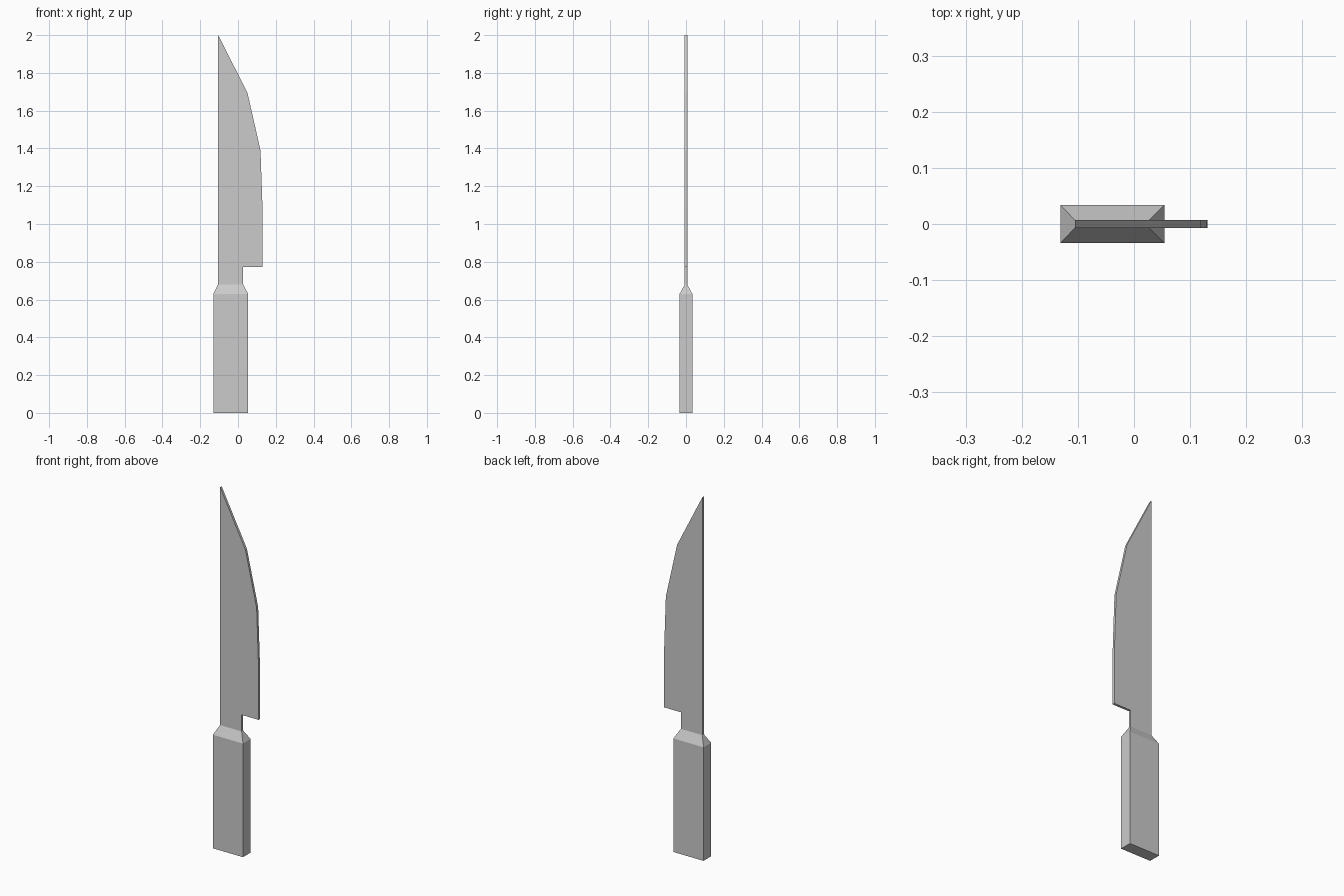
import bpy, bmesh

if "Cube" in bpy.data.objects:
    bpy.data.objects.remove(bpy.data.objects["Cube"])

BLADE_HALF = 0.0067   # half thickness of the blade
HANDLE_HALF = 0.0335  # half thickness of the handle
NECK_Z = 0.68


def loft(name, rings, cap_start=True, cap_end=True):
    """Join rings of points with side faces, with optional end caps."""
    bm = bmesh.new()
    rows = [[bm.verts.new(p) for p in ring] for ring in rings]
    n = len(rows[0])
    for a, b in zip(rows, rows[1:]):
        for i in range(n):
            j = (i + 1) % n
            bm.faces.new((a[i], a[j], b[j], b[i]))
    if cap_start:
        bm.faces.new(rows[0][::-1])
    if cap_end:
        bm.faces.new(rows[-1])
    bmesh.ops.recalc_face_normals(bm, faces=bm.faces)
    mesh = bpy.data.meshes.new(name)
    bm.to_mesh(mesh)
    bm.free()
    obj = bpy.data.objects.new(name, mesh)
    bpy.context.collection.objects.link(obj)
    return obj


def rect(x0, x1, half, z):
    return [(x0, -half, z), (x1, -half, z), (x1, half, z), (x0, half, z)]


# Handle: rectangular grip tapering in to the neck of the blade
loft("handle", [
    rect(-0.131, 0.054, HANDLE_HALF, 0.0),
    rect(-0.131, 0.054, HANDLE_HALF, 0.63),
    rect(-0.105, 0.027, BLADE_HALF, NECK_Z),
])

# Blade: flat profile with straight spine, faceted edge and heel notch
profile = [(-0.105, NECK_Z), (0.027, NECK_Z), (0.027, 0.772), (0.131, 0.772),
           (0.130, 1.08), (0.119, 1.39), (0.050, 1.695), (-0.105, 2.0)]
loft("blade", [[(x, y, z) for x, z in profile]
               for y in (-BLADE_HALF, BLADE_HALF)])
